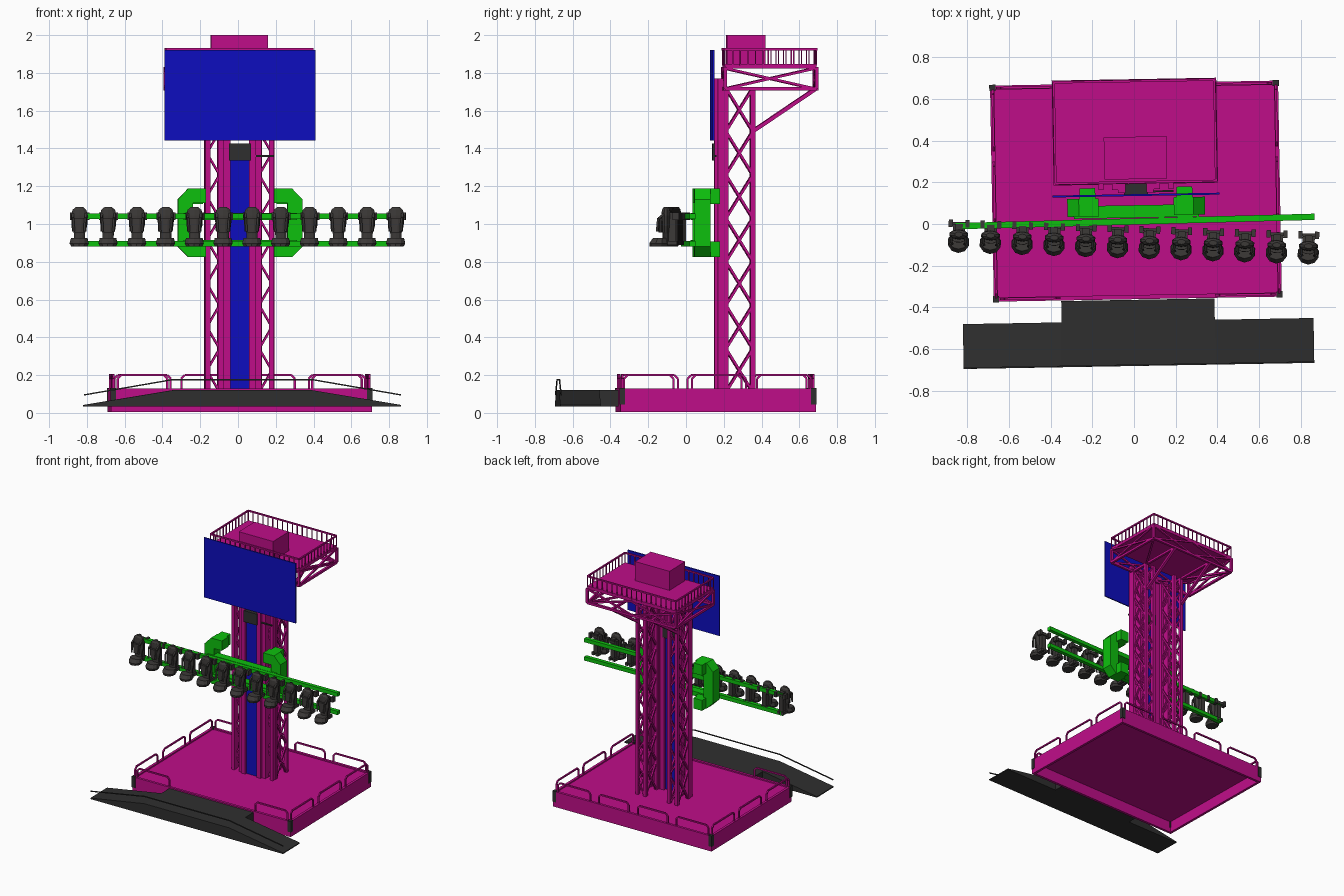
import bpy, bmesh
from math import radians, cos, sin, pi
from mathutils import Matrix, Vector

cube = bpy.data.objects.get("Cube")
if cube:
    bpy.data.objects.remove(cube, do_unlink=True)


def material(name, rgb):
    m = bpy.data.materials.new(name)
    m.use_nodes = True
    m.diffuse_color = (*rgb, 1)
    m.node_tree.nodes["Principled BSDF"].inputs["Base Color"].default_value = (*rgb, 1)
    return m


MAGENTA = material("magenta paint", (0.52, 0.004, 0.25))
BLUE = material("blue panel", (0.004, 0.004, 0.52))
GREEN = material("green paint", (0.004, 0.53, 0.004))
DARK = material("dark steel", (0.028, 0.028, 0.028))
SEAT = material("seat grey", (0.045, 0.041, 0.039))


def turned(x, y, angle):
    return Matrix.Translation((x, y, 0)) @ Matrix.Rotation(radians(angle), 4, "Z")


BASE = turned(0.012, 0, 1)      # whole ride is yawed slightly
BEAMS = turned(0.005, 0, 1.5)
SEATS = turned(0, -0.078, -1.9)


def box(bm, x, y, z):
    size = Vector((x[1] - x[0], y[1] - y[0], z[1] - z[0]))
    mid = Vector((x[0] + x[1], y[0] + y[1], z[0] + z[1])) / 2
    scale = Matrix.Diagonal([abs(s) for s in size]).to_4x4()
    bmesh.ops.create_cube(bm, size=1, matrix=Matrix.Translation(mid) @ scale)


def bar(bm, p, q, w):
    p, q = Vector(p), Vector(q)
    d = q - p
    turn = d.to_track_quat("Z", "Y").to_matrix().to_4x4()
    bmesh.ops.create_cube(bm, size=1, matrix=Matrix.Translation((p + q) / 2)
                          @ turn @ Matrix.Diagonal((w, w, d.length, 1)))


def path(bm, pts, w):
    for p, q in zip(pts, pts[1:]):
        bar(bm, p, q, w)


def cross(bm, a, b, c, d, w):
    bar(bm, a, d, w)
    bar(bm, b, c, w)


def prism(bm, pts, along):
    face = bm.faces.new([bm.verts.new(p) for p in pts])
    ext = bmesh.ops.extrude_face_region(bm, geom=[face])
    verts = [v for v in ext["geom"] if isinstance(v, bmesh.types.BMVert)]
    bmesh.ops.translate(bm, verts=verts, vec=along)


def loft(bm, rings, n=10):
    # Each ring: height, y centre, half width, half depth
    loops = [[bm.verts.new((w * cos(2 * pi * (i + .5) / n), y + d * sin(2 * pi * (i + .5) / n), z))
              for i in range(n)] for z, y, w, d in rings]
    for a, b in zip(loops, loops[1:]):
        for i in range(n):
            j = (i + 1) % n
            bm.faces.new((a[i], a[j], b[j], b[i]))
    bm.faces.new(loops[0])
    bm.faces.new(loops[-1])


def finish(bm, name, mat, matrix=BASE):
    bmesh.ops.recalc_face_normals(bm, faces=bm.faces)
    me = bpy.data.meshes.new(name)
    bm.to_mesh(me)
    bm.free()
    me.materials.append(mat)
    ob = bpy.data.objects.new(name, me)
    ob.matrix_world = matrix
    bpy.context.collection.objects.link(ob)
    return ob


SIDES = (-1, 1)
X, Y0, Y1 = 0.69, -0.36, 0.675

# Base platform: sunken deck inside a deep rim
bm = bmesh.new()
box(bm, (-X, X), (Y0, Y1), (0.095, 0.118))
for y in (Y0, Y1 - 0.02):
    box(bm, (-X, X), (y, y + 0.02), (0.006, 0.128))
for s in SIDES:
    box(bm, (s * X, s * (X - 0.02)), (Y0, Y1), (0.006, 0.128))
finish(bm, "base_platform", MAGENTA)

# Dark corner posts
bm = bmesh.new()
for s in SIDES:
    for y in (Y0 + 0.011, Y1 - 0.011):
        box(bm, (s * (X + 0.004), s * (X - 0.026)), (y - 0.015, y + 0.015), (0.045, 0.132))
finish(bm, "corner_posts", DARK)


# Hoop railings round the platform
def hoop(bm, a, b):
    a, b = Vector((*a, 0.12)), Vector((*b, 0.12))
    step = (b - a).normalized() * 0.018
    low, top = Vector((0, 0, 0.062)), Vector((0, 0, 0.08))
    path(bm, [a, a + low, a + step + top, b - step + top, b + low, b], 0.011)


bm = bmesh.new()
for s in SIDES:
    hoop(bm, (s * 0.375, Y0 + 0.012), (s * 0.655, Y0 + 0.012))
    for a, b in ((0.04, 0.3), (0.375, 0.655)):
        hoop(bm, (s * a, Y1 - 0.012), (s * b, Y1 - 0.012))
    for y in (-0.34, 0.02, 0.365):
        hoop(bm, (s * (X - 0.012), y), (s * (X - 0.012), y + 0.285))
finish(bm, "platform_railings", MAGENTA)

# Access ramp and its thin handrail
bm = bmesh.new()
prism(bm, [(-0.84, -0.68, 0.034), (0.84, -0.68, 0.034), (0.84, -0.68, 0.042),
           (0.37, -0.68, 0.12), (-0.37, -0.68, 0.12), (-0.84, -0.68, 0.042)], (0, 0.215, 0))
box(bm, (-0.367, 0.367), (-0.466, Y0 - 0.003), (0.034, 0.12))
finish(bm, "access_ramp", DARK)
bm = bmesh.new()
path(bm, [(s, -0.676, z) for s, z in ((-0.84, 0.095), (-0.37, 0.176), (0.37, 0.176), (0.84, 0.095))], 0.007)
finish(bm, "ramp_handrail", DARK)

# Twin lattice columns with guide rails in front
FRONT, BACK, FOOT, HEAD, BAYS = 0.21, 0.352, 0.11, 1.72, 7
bm = bmesh.new()
for s in SIDES:
    xi, xo = s * 0.105, s * 0.172
    for x in (xi, xo):
        for y in (FRONT, BACK):
            bar(bm, (x, y, FOOT), (x, y, HEAD), 0.025)
    rise = (HEAD - FOOT) / BAYS
    for k in range(BAYS):
        a, b = FOOT + k * rise, FOOT + (k + 1) * rise
        for x in (xi, xo):
            cross(bm, (x, FRONT, a), (x, BACK, a), (x, FRONT, b), (x, BACK, b), 0.013)
        for y in (FRONT, BACK):
            bar(bm, (xi, y, a), (xo, y, (a + b) / 2), 0.011)
            bar(bm, (xo, y, (a + b) / 2), (xi, y, b), 0.011)
finish(bm, "lattice_columns", MAGENTA)
bm = bmesh.new()
for s in SIDES:
    box(bm, (s * 0.05, s * 0.085), (0.15, 0.195), (FOOT, 1.77))
    box(bm, (s * 0.085, s * 0.115), (0.165, 0.2), (FOOT, 1.77))
    box(bm, (s * 0.155, s * 0.18), (0.165, 0.2), (FOOT, 1.77))
finish(bm, "guide_rails", MAGENTA)

# Blue centre strip, head box and display panel
bm = bmesh.new()
box(bm, (-0.05, 0.05), (0.165, 0.174), (FOOT, 1.36))
finish(bm, "centre_strip", BLUE)
bm = bmesh.new()
box(bm, (-0.058, 0.058), (0.14, 0.2), (1.335, 1.425))
bar(bm, (0.05, 0.155, 1.36), (0.18, 0.155, 1.36), 0.009)
finish(bm, "winch_box", DARK)
bm = bmesh.new()
box(bm, (-0.4, 0.4), (0.134, 0.143), (1.443, 1.92))
finish(bm, "display_panel", BLUE)

# Top deck with truss skirt and outriggers
TX, TF, TB, LOW = 0.385, 0.2, 0.685, 1.715
bm = bmesh.new()
box(bm, (-TX, TX), (TF, TB), (1.822, 1.848))
corners = [(-TX, TF), (TX, TF), (TX, TB), (-TX, TB)]
for i, a in enumerate(corners):
    b = corners[(i + 1) % 4]
    bar(bm, (*a, LOW), (*b, LOW), 0.018)
    bar(bm, (*a, LOW), (*a, 1.83), 0.018)
    n = 1 if a[0] == b[0] else 2
    pts = [Vector((*a, 0)).lerp(Vector((*b, 0)), k / n) for k in range(n + 1)]
    lo, hi = Vector((0, 0, LOW)), Vector((0, 0, 1.825))
    for p, q in zip(pts, pts[1:]):
        cross(bm, p + lo, q + lo, p + hi, q + hi, 0.013)
for s in SIDES:
    bar(bm, (s * 0.172, BACK, 1.49), (s * 0.172, TB, LOW), 0.02)
    bar(bm, (s * 0.172, TF, LOW), (s * 0.172, TB, LOW), 0.018)
    bar(bm, (s * 0.172, BACK, LOW), (s * TX, TB, LOW), 0.014)
finish(bm, "top_deck", MAGENTA)

# Top deck railing with balusters
bm = bmesh.new()
for i, a in enumerate(corners):
    b = corners[(i + 1) % 4]
    p, q = Vector((*a, 1.84)), Vector((*b, 1.84))
    up = Vector((0, 0, 0.085))
    bar(bm, p + up, q + up, 0.011)
    n = round((q - p).length / 0.042)
    for k in range(n):
        r = p.lerp(q, k / n)
        bar(bm, r, r + up, 0.006)
finish(bm, "top_railing", MAGENTA)
bm = bmesh.new()
box(bm, (-0.15, 0.15), (0.215, 0.418), (1.845, 2.0))
finish(bm, "machine_housing", MAGENTA)

# Green carriage: chamfered brackets clasping the tower
bm = bmesh.new()
for s in SIDES:
    outline = [(0.18, 0.825), (0.275, 0.825), (0.33, 0.88), (0.33, 1.13), (0.275, 1.188),
               (0.18, 1.188), (0.18, 1.11), (0.25, 1.11), (0.25, 0.905), (0.18, 0.905)]
    prism(bm, [(s * x, 0.04, z) for x, z in outline], (0, 0.085, 0))
    for z in (0.825, 1.105):
        box(bm, (s * 0.195, s * 0.27), (0.11, 0.175), (z, z + 0.083))
for z in (0.88, 1.022):
    box(bm, (-0.3, 0.3), (0.03, 0.09), (z, z + 0.035))
finish(bm, "carriage", GREEN)

# Long seat beams
bm = bmesh.new()
for z in (0.88, 1.026):
    box(bm, (-0.86, 0.86), (-0.003, 0.027), (z, z + 0.03))
finish(bm, "seat_beams", GREEN, BEAMS)

# Row of twelve seats sharing one mesh
bm = bmesh.new()
loft(bm, [(0.9, 0, 0.03, 0.018), (0.95, 0, 0.031, 0.018), (0.99, 0, 0.043, 0.022),
          (1.045, 0, 0.047, 0.024), (1.075, 0, 0.038, 0.022), (1.09, 0, 0.02, 0.012)])
loft(bm, [(0.88, -0.04, 0.043, 0.047), (0.897, -0.037, 0.053, 0.052), (0.925, -0.03, 0.046, 0.04)])
loft(bm, [(0.955, -0.028, 0.026, 0.012), (1.03, -0.026, 0.032, 0.012)], 8)
for s in SIDES:
    path(bm, [(s * 0.034, 0, 1.06), (s * 0.034, -0.038, 1.03), (s * 0.03, -0.045, 0.96)], 0.012)
    box(bm, (s * 0.03, s * 0.05), (0.035, 0.07), (1.02, 1.06))
    bar(bm, (s * 0.018, 0.01, 0.9), (s * 0.018, 0.06, 0.9), 0.022)
box(bm, (-0.04, 0.04), (0.045, 0.06), (1.03, 1.05))
box(bm, (-0.018, 0.018), (0.015, 0.05), (0.9, 1.06))
seat = finish(bm, "seat_1", SEAT)
for i in range(12):
    ob = seat if i == 0 else seat.copy()
    if i:
        ob.name = f"seat_{i + 1}"
        bpy.context.collection.objects.link(ob)
    ob.matrix_world = SEATS @ Matrix.Translation((-0.84 + i * 0.1524, 0, 0))
